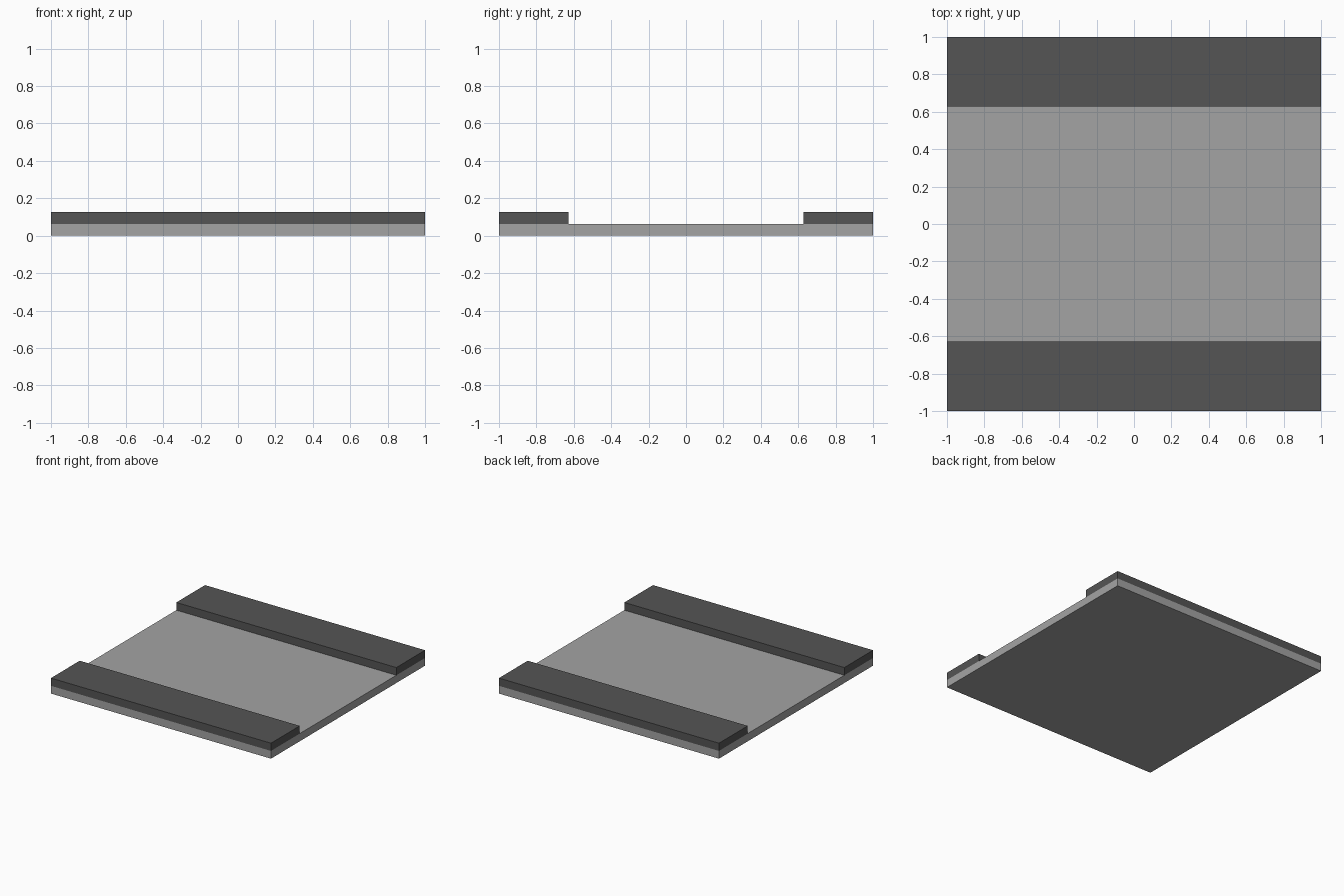
import bpy

if "Cube" in bpy.data.objects:
    bpy.data.objects.remove(bpy.data.objects["Cube"])


def material(name, rgb):
    m = bpy.data.materials.new(name)
    m.diffuse_color = (*rgb, 1.0)
    m.use_nodes = True
    m.node_tree.nodes["Principled BSDF"].inputs["Base Color"].default_value = m.diffuse_color
    return m


def box(name, x, y, z, mat):
    """Box from (min, max) ranges on each axis."""
    bpy.ops.mesh.primitive_cube_add(size=1)
    ob = bpy.context.object
    ob.name = name
    for v in ob.data.vertices:
        v.co = [r[0] if c < 0 else r[1] for c, r in zip(v.co, (x, y, z))]
    ob.data.materials.append(mat)
    return ob


light_grey = material("light grey", (0.37, 0.37, 0.37))
dark_grey = material("dark grey", (0.09, 0.09, 0.09))

BASE_TOP, KERB_TOP, KERB_IN = 0.0635, 0.127, 0.627

# Flat base slab
box("base_slab", (-1, 1), (-1, 1), (0, BASE_TOP), light_grey)

# Raised strips along the front and back edges
box("front_strip", (-1, 1), (-1, -KERB_IN), (BASE_TOP, KERB_TOP), dark_grey)
box("back_strip", (-1, 1), (KERB_IN, 1), (BASE_TOP, KERB_TOP), dark_grey)
